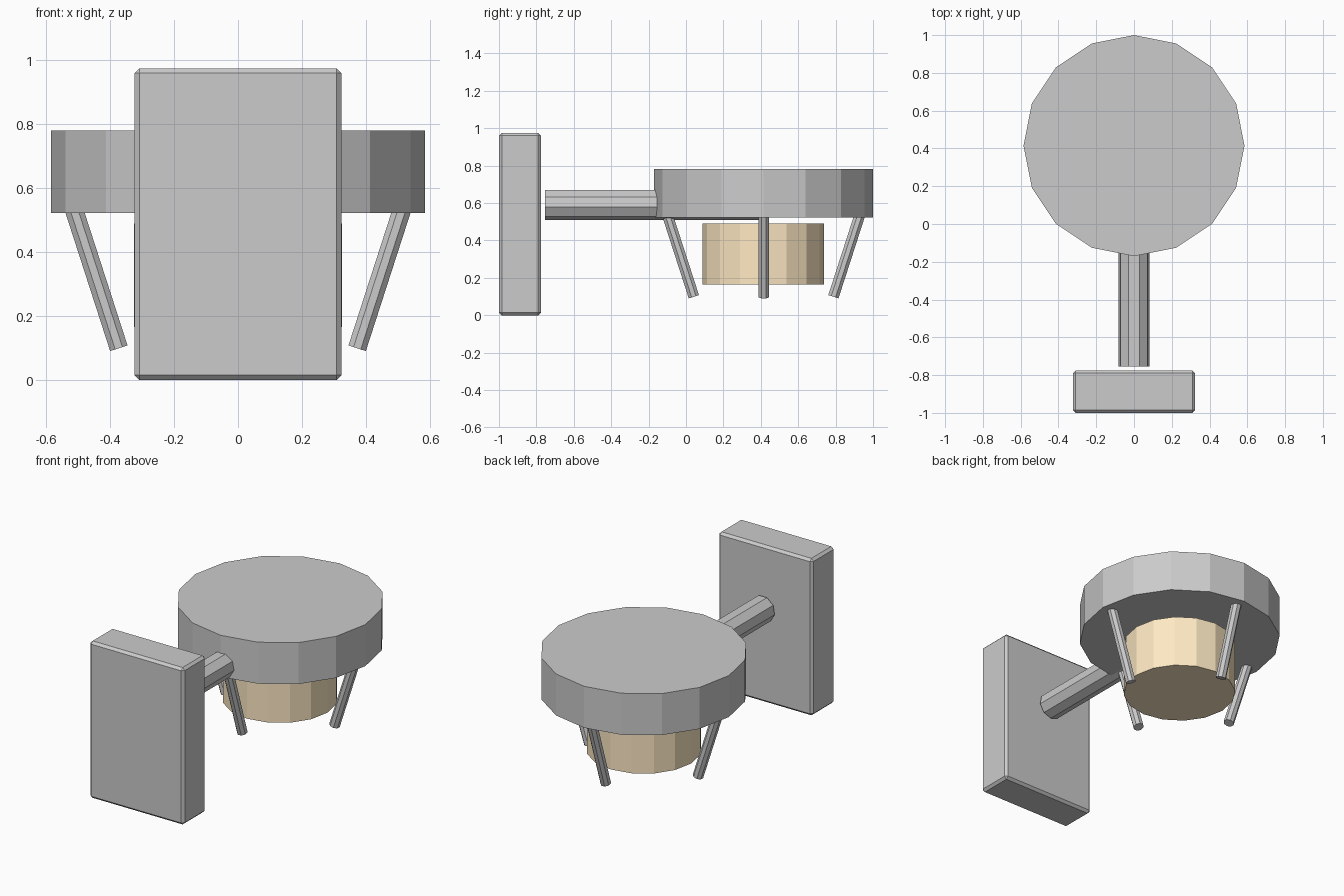
import bpy, bmesh, math
from mathutils import Vector

if "Cube" in bpy.data.objects:
    bpy.data.objects.remove(bpy.data.objects["Cube"])


def prism(name, start, end, radius, sides, u, phase=0.0):
    """Flat-sided cylinder from start to end; u fixes its rotation."""
    start, end, u = Vector(start), Vector(end), Vector(u).normalized()
    v = (end - start).normalized().cross(u)
    bm = bmesh.new()
    rings = []
    for p in (start, end):
        ring = []
        for i in range(sides):
            a = phase + i * math.tau / sides
            ring.append(bm.verts.new(p + radius * (math.cos(a) * u + math.sin(a) * v)))
        rings.append(ring)
    lo, hi = rings
    bm.faces.new(lo)
    bm.faces.new(hi)
    for i in range(sides):
        j = (i + 1) % sides
        bm.faces.new((lo[i], lo[j], hi[j], hi[i]))
    bmesh.ops.recalc_face_normals(bm, faces=bm.faces)
    mesh = bpy.data.meshes.new(name)
    bm.to_mesh(mesh)
    bm.free()
    ob = bpy.data.objects.new(name, mesh)
    bpy.context.collection.objects.link(ob)
    return ob


CY = 0.415  # centre of the lamp head along y

# Wall plate with a small chamfer
bpy.ops.mesh.primitive_cube_add(size=1, location=(0, -0.8875, 0.4875))
plate = bpy.context.object
plate.name = "wall_plate"
plate.scale = (0.648, 0.225, 0.975)
bpy.ops.object.transform_apply(location=False, rotation=False, scale=True)
bevel = plate.modifiers.new("chamfer", "BEVEL")
bevel.width = 0.015
bevel.segments = 1

# Arm reaching under the middle of the head, with a vertex at the bottom
prism("arm", (0, -0.755, 0.592), (0, 0.40, 0.592), 0.082, 9, (1, 0, 0), math.pi / 2)

# Lamp head disc
prism("lamp_head", (0, CY, 0.523), (0, CY, 0.781), 0.585, 16, (1, 0, 0))

# Light shade
shade = prism("light_shade", (0, CY - 0.002, 0.165), (0, CY - 0.002, 0.49), 0.326, 16, (1, 0, 0))
mat = bpy.data.materials.new("warm_glow")
mat.diffuse_color = (1.0, 0.82, 0.55, 1)
mat.use_nodes = True
mat.node_tree.nodes["Principled BSDF"].inputs["Base Color"].default_value = mat.diffuse_color
shade.data.materials.append(mat)

# Four struts leaning inward beneath the head
for i in range(4):
    a = i * math.pi / 2
    out = Vector((math.cos(a), math.sin(a), 0))
    side = Vector((-math.sin(a), math.cos(a), 0))
    base = Vector((0, CY, 0))
    prism(f"strut_{i + 1}",
          base + out * 0.373 + Vector((0, 0, 0.099)),
          base + out * 0.522 + Vector((0, 0, 0.56)),
          0.031, 8, side, math.pi / 8)
